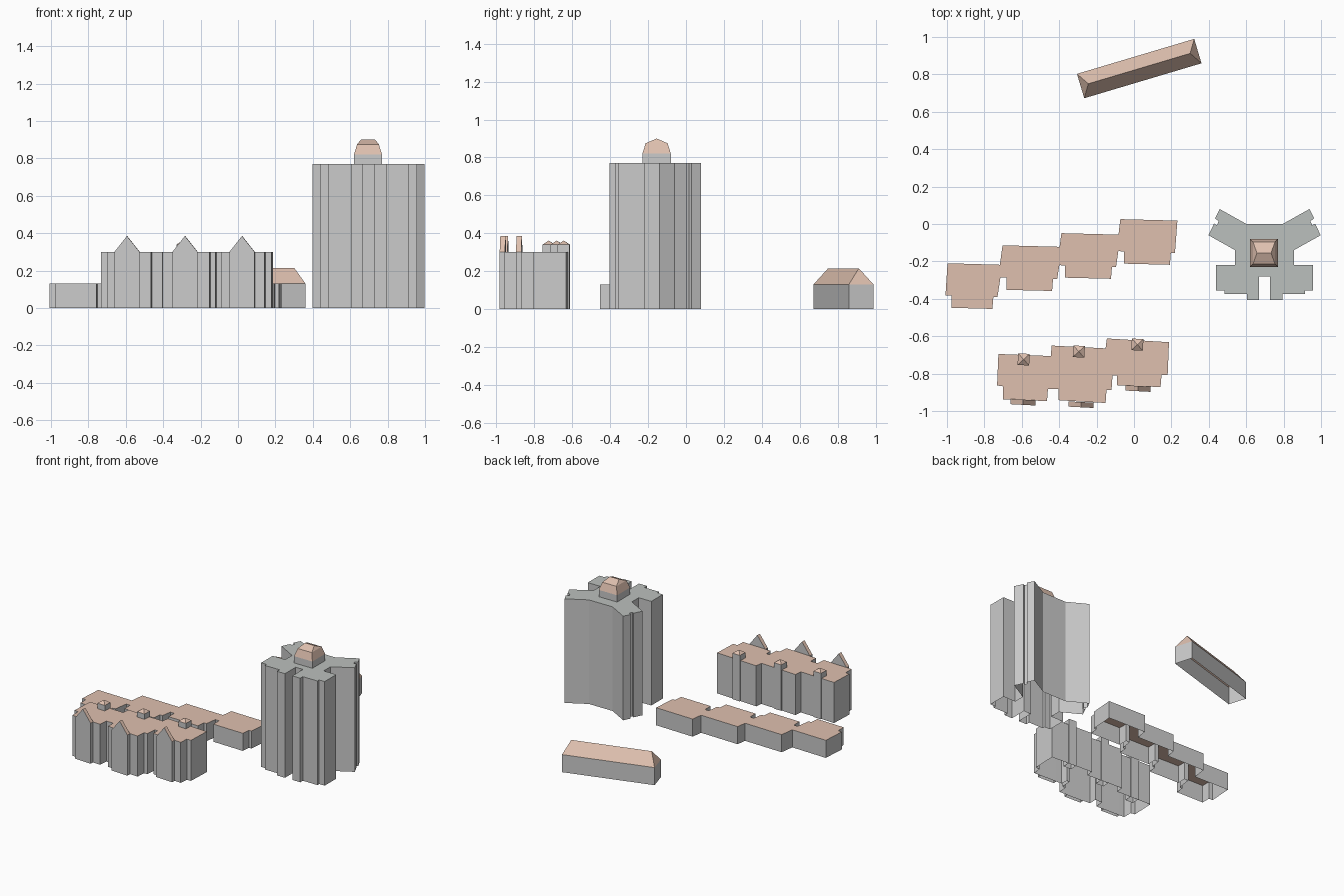
import bpy, bmesh, math
from mathutils import Matrix

if "Cube" in bpy.data.objects:
    bpy.data.objects.remove(bpy.data.objects["Cube"])


def material(name, rgb):
    m = bpy.data.materials.new(name)
    m.diffuse_color = (*rgb, 1)
    m.use_nodes = True
    m.node_tree.nodes["Principled BSDF"].inputs["Base Color"].default_value = m.diffuse_color
    return m


WALL = material("wall", (0.75, 0.75, 0.72))
TILE = material("roof_tile", (0.74, 0.53, 0.43))
FLAT = material("flat_roof", (0.50, 0.53, 0.51))


def loft(name, rings, cap=True, roof=TILE, at=(0, 0), turn=0):
    """Join (z, outline) rings upward, bottom left open; sloped or flat faces are roof."""
    bm = bmesh.new()
    rows = []
    for z, pts in rings:
        area = sum(a[0] * b[1] - b[0] * a[1] for a, b in zip(pts, pts[1:] + pts[:1]))
        if area < -1e-9:
            pts = pts[::-1]
        rows.append([bm.verts.new((x, y, z)) for x, y in pts])
    for low, high in zip(rows, rows[1:]):
        n = len(low)
        for i in range(n):
            j = (i + 1) % n
            bm.faces.new((low[i], low[j], high[j], high[i]))
    if cap:
        bm.faces.new(rows[-1])
    bmesh.ops.remove_doubles(bm, verts=bm.verts[:], dist=1e-5)
    bm.normal_update()
    for f in bm.faces:
        f.material_index = 1 if abs(f.normal.z) > 0.1 else 0
    bm.transform(Matrix.Translation((*at, 0)) @ Matrix.Rotation(math.radians(turn), 4, 'Z'))
    me = bpy.data.meshes.new(name)
    bm.to_mesh(me)
    bm.free()
    me.materials.append(WALL)
    me.materials.append(roof)
    ob = bpy.data.objects.new(name, me)
    bpy.context.collection.objects.link(ob)
    return ob


def rect(a, b):
    """Rectangle by half sizes; a zero half size makes a ridge or apex."""
    return [(-a, -b), (a, -b), (a, b), (-a, b)]


# Tower: mirrored half outline with two angled rear wings
half = [(.097, 0), (.24, .08), (.265, .03), (.245, .015), (.255, -.007), (.27, .002),
        (.3, -.06), (.157, -.14), (.157, -.22), (.26, -.22), (.26, -.355), (.215, -.355),
        (.215, -.375), (.095, -.375), (.095, -.405), (.03, -.405), (.03, -.28)]
plan = half + [(-x, y) for x, y in reversed(half)]
loft("tower", [(0, plan), (.77, plan)], roof=FLAT, at=(.698, 0))

# Lantern with two-stage roof on the tower
loft("tower_lantern", [(.77, rect(.075, .075)), (.82, rect(.075, .075)),
                       (.875, rect(.058, .058)), (.9, rect(.038, 0))],
     cap=False, at=(.695, -.155))

# Hipped house behind
loft("hipped_house", [(0, rect(.327, .068)), (.13, rect(.327, .068)), (.215, rect(.284, 0))],
     cap=False, at=(.028, .831), turn=16.6)

# Low terrace: four stepped units sharing one flat roof
back, front = [], []
for x, y, trim in [(-.997, -.21, .025), (-.703, -.114, 0), (-.388, -.049, 0), (-.073, .026, 0)]:
    back += [(x, y), (x + .305 - trim, y - .008)]
    unit = [(-.011, -.171), (.02, -.173), (.02, -.238), (.265 - trim, -.244),
            (.27 - trim, -.181), (.292 - trim, -.181)]
    front += [(x + u, y + v) for u, v in unit]
plan = front + back[::-1]
loft("low_terrace", [(0, plan), (.13, plan)])

# Tall terrace: three stepped units
plan = [(-.725, -.695), (-.445, -.706), (-.44, -.65), (-.152, -.665), (-.145, -.612),
        (.187, -.632), (.18, -.808), (.147, -.808), (.142, -.872), (-.09, -.862),
        (-.092, -.81), (-.115, -.81), (-.12, -.888), (-.147, -.888), (-.152, -.957),
        (-.405, -.942), (-.403, -.882), (-.46, -.882), (-.465, -.947), (-.70, -.937),
        (-.70, -.868), (-.732, -.863)]
loft("tall_terrace", [(0, plan), (.3, plan)])

# Gabled front bays
for i, (x, y) in enumerate([(-.593, -.953), (-.283, -.966), (.022, -.880)]):
    loft(f"gable_bay_{i + 1}", [(0, rect(.067, .014)), (.3, rect(.067, .014)),
                                (.385, rect(0, .014))], cap=False, at=(x, y), turn=-3)

# Rear stair turrets with pyramid caps
for i, (x, y) in enumerate([(-.59, -.724), (-.295, -.682), (.018, -.645)]):
    loft(f"stair_turret_{i + 1}", [(0, rect(.031, .031)), (.34, rect(.031, .031)),
                                   (.362, rect(0, 0))], cap=False, at=(x, y), turn=-3)
